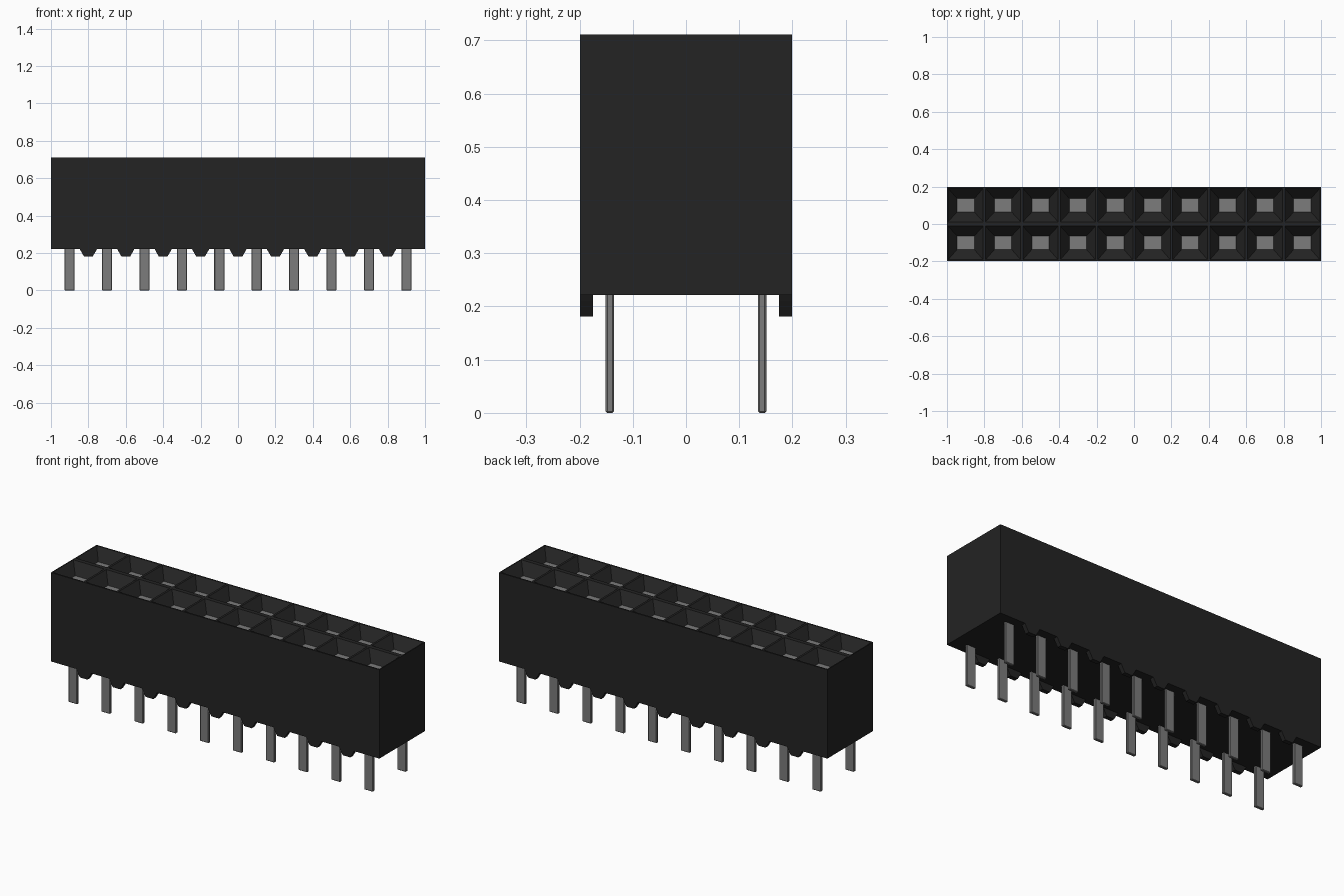
import bpy, bmesh

cube = bpy.data.objects.get("Cube")
if cube:
    bpy.data.objects.remove(cube, do_unlink=True)

COLS, PITCH = 10, 0.2
HALF_Y, BASE_Z, TOP_Z = 0.199, 0.222, 0.711
FUNNEL_Z = TOP_Z - 0.055


def make_material(name, value):
    mat = bpy.data.materials.new(name)
    colour = (value, value, value, 1)
    mat.diffuse_color = colour
    mat.use_nodes = True
    bsdf = mat.node_tree.nodes["Principled BSDF"]
    bsdf.inputs["Base Color"].default_value = colour
    bsdf.inputs["Roughness"].default_value = 0.6
    return mat


black = make_material("black plastic", 0.017)
metal = make_material("grey metal", 0.20)


def finish(name, bm, mats):
    bmesh.ops.recalc_face_normals(bm, faces=bm.faces)
    mesh = bpy.data.meshes.new(name)
    bm.to_mesh(mesh)
    bm.free()
    for m in mats:
        mesh.materials.append(m)
    obj = bpy.data.objects.new(name, mesh)
    bpy.context.collection.objects.link(obj)
    return obj


def rect(bm, x, hx, y0, y1, z):
    corners = ((x - hx, y0), (x + hx, y0), (x + hx, y1), (x - hx, y1))
    return [bm.verts.new((px, py, z)) for px, py in corners]


def bridge(bm, a, b):
    n = len(a)
    for i in range(n):
        j = (i + 1) % n
        bm.faces.new((a[i], a[j], b[j], b[i]))


def prism(bm, profile, y0, y1):
    """Closed solid from an x-z profile, running from y0 to y1."""
    a = [bm.verts.new((x, y0, z)) for x, z in profile]
    b = [bm.verts.new((x, y1, z)) for x, z in profile]
    bridge(bm, a, b)
    bm.faces.new(a)
    bm.faces.new(b)


columns = [(i - (COLS - 1) / 2) * PITCH for i in range(COLS)]

# Housing: tiled funnel sockets on top, with walls and floor drawn down from the rim
bm = bmesh.new()
for x in columns:
    for s in (-1, 1):
        def span(a, b):
            return sorted((s * a, s * b))
        cell = rect(bm, x, PITCH / 2, *span(0, HALF_Y), TOP_Z)
        mouth = rect(bm, x, PITCH / 2 - 0.006, *span(0.012, HALF_Y - 0.008), TOP_Z)
        throat = rect(bm, x, 0.046, *span(0.064, 0.136), FUNNEL_Z)
        bridge(bm, cell, mouth)
        bridge(bm, mouth, throat)
        bm.faces.new(throat).material_index = 1
bmesh.ops.remove_doubles(bm, verts=bm.verts, dist=1e-4)
rim = [e for e in bm.edges if e.is_boundary]
walls = bmesh.ops.extrude_edge_only(bm, edges=rim)["geom"]
for v in walls:
    if isinstance(v, bmesh.types.BMVert):
        v.co.z = BASE_Z
bmesh.ops.contextual_create(bm, geom=[e for e in walls if isinstance(e, bmesh.types.BMEdge)
                                      and e.is_boundary])
finish("housing", bm, [black, metal])

# Standoff feet: tapered nubs between the pins along both long edges
bm = bmesh.new()
for i in range(COLS - 1):
    x = columns[i] + PITCH / 2
    foot = [(x - 0.046, BASE_Z), (x + 0.046, BASE_Z), (x + 0.04, BASE_Z - 0.012),
            (x + 0.023, 0.181), (x - 0.023, 0.181), (x - 0.04, BASE_Z - 0.012)]
    for s in (-1, 1):
        prism(bm, foot, s * HALF_Y, s * 0.175)
finish("standoff_feet", bm, [black])

# Solder pins: flat blades with slightly broken edges
bm = bmesh.new()
for x in columns:
    for s in (-1, 1):
        blade = [(x - 0.027, 0), (x + 0.027, 0), (x + 0.027, BASE_Z + 0.01),
                 (x - 0.027, BASE_Z + 0.01)]
        prism(bm, blade, s * 0.143 - 0.008, s * 0.143 + 0.008)
pins = finish("solder_pins", bm, [metal])
bevel = pins.modifiers.new("broken_edges", "BEVEL")
bevel.width = 0.003
bevel.segments = 1
